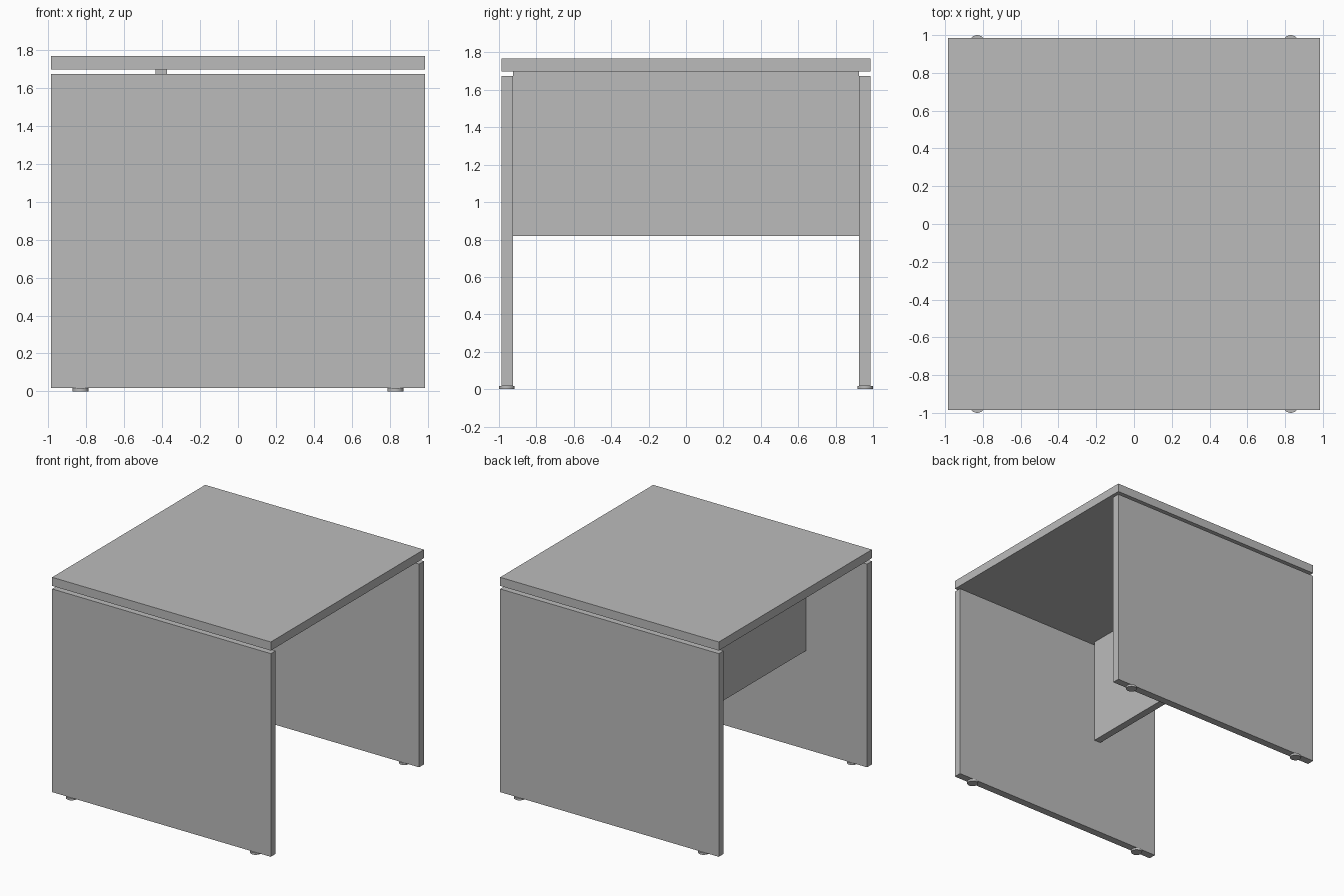
import bpy

# Remove the default cube
cube = bpy.data.objects.get("Cube")
if cube:
    bpy.data.objects.remove(cube, do_unlink=True)

# Single grey finish
grey = bpy.data.materials.new("plain_grey")
grey.use_nodes = True
colour = (0.5, 0.5, 0.5, 1)
grey.diffuse_color = colour
grey.node_tree.nodes["Principled BSDF"].inputs["Base Color"].default_value = colour

HALF = 0.986        # half width of the table
THICK = 0.062       # board thickness
LEG_Y = HALF - THICK / 2
FOOT_H = 0.017
TOP_UNDER = 1.698


def board(name, low, high):
    """Box between two opposite corners."""
    bpy.ops.mesh.primitive_cube_add(
        size=1, location=[(a + b) / 2 for a, b in zip(low, high)])
    ob = bpy.context.object
    ob.name = name
    ob.scale = [b - a for a, b in zip(low, high)]
    bpy.ops.object.transform_apply(location=False, rotation=False, scale=True)
    ob.data.materials.append(grey)


def foot(name, x, y):
    """Flat round glide under a side board."""
    bpy.ops.mesh.primitive_cylinder_add(
        vertices=24, radius=0.042, depth=FOOT_H, location=(x, y, FOOT_H / 2))
    ob = bpy.context.object
    ob.name = name
    ob.data.materials.append(grey)
    bpy.ops.object.shade_smooth_by_angle()


# Table top
board("table_top", (-HALF, -HALF, TOP_UNDER), (HALF, HALF, 1.768))

# Front and back leg boards, each on two glides
for end, side in (("front", -1), ("back", 1)):
    y = side * LEG_Y
    board(end + "_leg_board", (-HALF, y - THICK / 2, FOOT_H),
          (HALF, y + THICK / 2, 1.673))
    for hand, sx in (("right", -1), ("left", 1)):
        foot(f"{end}_{hand}_foot", sx * 0.83, side * 0.958)

# Hanging panel that ties the leg boards to the top
inner = HALF - THICK
board("modesty_panel", (-0.435, -inner, 0.82), (-0.375, inner, TOP_UNDER))
